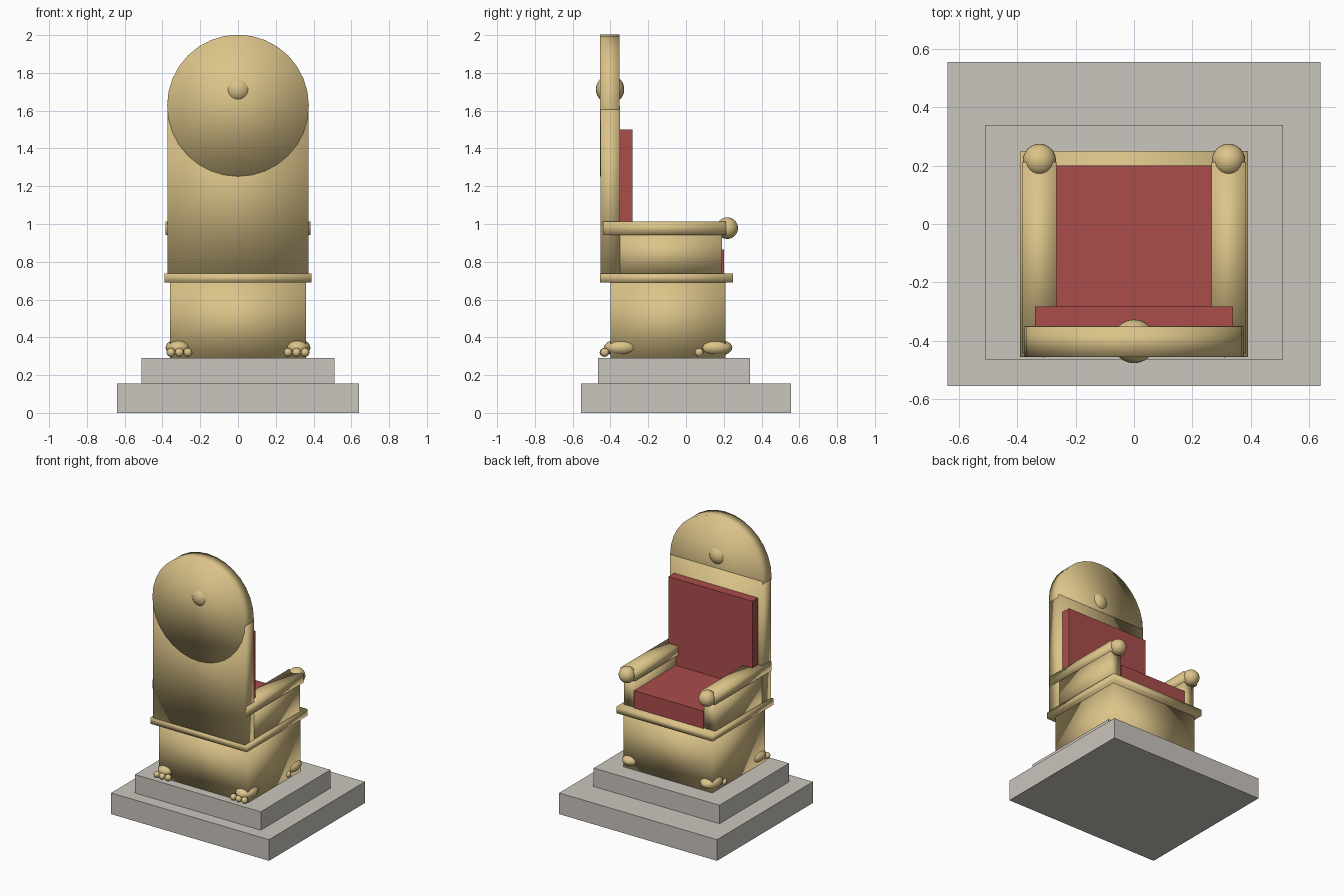
import bpy
import math

if "Cube" in bpy.data.objects:
    bpy.data.objects.remove(bpy.data.objects["Cube"], do_unlink=True)


def material(name, rgb):
    m = bpy.data.materials.new(name)
    m.use_nodes = True
    m.diffuse_color = (*rgb, 1)
    m.node_tree.nodes["Principled BSDF"].inputs["Base Color"].default_value = (*rgb, 1)
    return m


gold = material("pale gold", (0.71, 0.55, 0.25))
red = material("red cloth", (0.40, 0.075, 0.07))
stone = material("grey stone", (0.59, 0.56, 0.51))


def finish(name, mat):
    """Name the new object; gold parts are softly shaded, the rest stay flat."""
    ob = bpy.context.object
    ob.name = name
    ob.data.materials.append(mat)
    if mat is gold:
        bpy.ops.object.shade_smooth()
    return ob


def box(name, mat, x, y, z):
    """Box from (min, max) pairs."""
    spans = (x, y, z)
    bpy.ops.mesh.primitive_cube_add(size=1, location=[(a + b) / 2 for a, b in spans])
    bpy.context.object.scale = [b - a for a, b in spans]
    bpy.ops.object.transform_apply(location=False, rotation=False)
    return finish(name, mat)


def ball(name, centre, radii, segments=24, rings=16):
    bpy.ops.mesh.primitive_uv_sphere_add(segments=segments, ring_count=rings,
                                         radius=1, location=centre)
    bpy.context.object.scale = radii
    bpy.ops.object.transform_apply(location=False, rotation=False)
    return finish(name, gold)


# Stepped stone platform
box("lower_step", stone, (-0.64, 0.64), (-0.555, 0.555), (0, 0.155))
box("upper_step", stone, (-0.51, 0.51), (-0.465, 0.34), (0.155, 0.29))

# Seat body and its rim
box("seat_base", gold, (-0.36, 0.36), (-0.4, 0.21), (0.29, 0.69))
box("seat_rim", gold, (-0.39, 0.39), (-0.455, 0.25), (0.69, 0.737))

# Backrest with round top and boss
box("backrest", gold, (-0.373, 0.373), (-0.453, -0.35), (0.737, 1.627))
bpy.ops.mesh.primitive_cylinder_add(vertices=32, radius=0.375, depth=0.103,
                                    location=(0, -0.4035, 1.627),
                                    rotation=(math.pi / 2, 0, 0))
finish("backrest_disc", gold)
ball("backrest_boss", (0, -0.402, 1.713), (0.075, 0.075, 0.075))

# Cushions
box("seat_cushion", red, (-0.28, 0.28), (-0.35, 0.2), (0.737, 0.865))
box("back_cushion", red, (-0.34, 0.34), (-0.35, -0.283), (0.865, 1.5))

# Arms and clawed feet, mirrored left and right
for side, s in (("left", 1), ("right", -1)):
    def span(a, b):
        return tuple(sorted((s * a, s * b)))

    box(f"{side}_arm_panel", gold, span(0.28, 0.37), (-0.4, 0.19), (0.737, 0.943))
    box(f"{side}_arm_rail", gold, span(0.265, 0.383), (-0.44, 0.212), (0.943, 1.012))
    ball(f"{side}_arm_knob", (s * 0.324, 0.218, 0.978), (0.057, 0.057, 0.057))

    for end, y in (("front", -0.345), ("back", 0.155)):
        ball(f"{side}_{end}_foot", (s * 0.315, y, 0.345), (0.068, 0.09, 0.046))
        for i in range(3):
            ball(f"{side}_{end}_toe_{i + 1}",
                 (s * (0.265 + 0.045 * i), y - 0.085 - 0.004 * (i % 2), 0.32),
                 (0.023, 0.023, 0.023), 16, 10)
